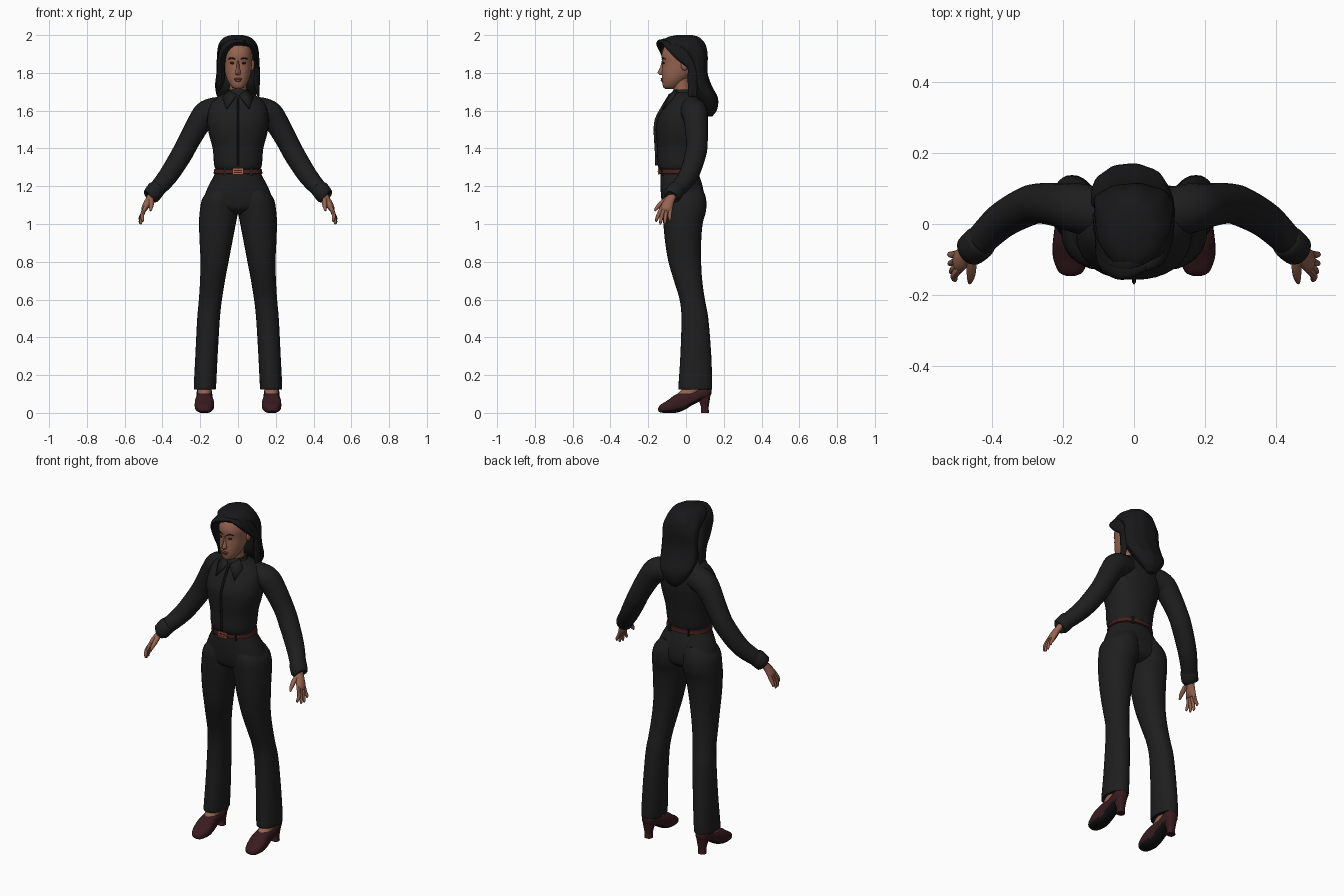
import bpy, bmesh, math
from mathutils import Vector


def material(name, rgb):
    m = bpy.data.materials.new(name)
    m.diffuse_color = (*rgb, 1)
    return m


CLOTH = material("black cloth", (0.013, 0.013, 0.013))
HAIR = material("black hair", (0.009, 0.009, 0.010))
SKIN = material("skin", (0.30, 0.125, 0.080))
SHOE = material("dark red leather", (0.040, 0.011, 0.013))
BELT = material("belt leather", (0.060, 0.014, 0.012))
METAL = material("copper buckle", (0.40, 0.12, 0.07))
LIPS = material("lips", (0.22, 0.065, 0.05))
EYE = material("dark eye", (0.02, 0.012, 0.010))
SOLE = material("black sole", (0.006, 0.006, 0.006))


def finish(name, bm, mat, mirror=False):
    bmesh.ops.recalc_face_normals(bm, faces=bm.faces)
    me = bpy.data.meshes.new(name)
    bm.to_mesh(me)
    bm.free()
    me.materials.append(mat)
    ob = bpy.data.objects.new(name, me)
    bpy.context.collection.objects.link(ob)
    if mirror:
        ob.modifiers.new("Mirror", 'MIRROR')
    return ob


def smooth_rows(rows, steps):
    """Catmull-Rom interpolation through rows of numbers."""
    out = []
    for i in range(len(rows) - 1):
        a, b, c, d = (rows[max(0, min(len(rows) - 1, i + k))] for k in (-1, 0, 1, 2))
        for s in range(steps):
            t = s / steps
            out.append([0.5 * (2 * q + (r - p) * t + (2 * p - 5 * q + 4 * r - u) * t * t
                               + (3 * q - p - 3 * r + u) * t ** 3)
                        for p, q, r, u in zip(a, b, c, d)])
    return out + [list(rows[-1])]


def skin_rings(name, rings, mat, mirror):
    bm = bmesh.new()
    vs = [[bm.verts.new(p) for p in ring] for ring in rings]
    n = len(vs[0])
    for a, b in zip(vs, vs[1:]):
        for i in range(n):
            bm.faces.new((a[i], a[(i + 1) % n], b[(i + 1) % n], b[i]))
    bm.faces.new(vs[0])
    bm.faces.new(vs[-1])
    return finish(name, bm, mat, mirror)


def loft(name, rows, mat, mirror=False, n=28, steps=4, e=1.0, axis='z', wave=0.0):
    """Rows are (position, x centre, half width, low, high) along z or y."""
    rings = []
    for pos, cx, hw, lo, hi in smooth_rows(rows, steps):
        ring = []
        for i in range(n):
            a = 2 * math.pi * i / n
            c, s = math.cos(a), math.sin(a)
            k = 1 + wave * math.cos(a * 9)
            x = cx + hw * k * math.copysign(abs(c) ** e, c)
            o = (lo + hi) / 2 + (hi - lo) / 2 * k * math.copysign(abs(s) ** e, s)
            ring.append((x, o, pos) if axis == 'z' else (x, pos, o))
        rings.append(ring)
    return skin_rings(name, rings, mat, mirror)


def tube(name, pts, mat, mirror=False, n=12, steps=4, flat=1.0, ref=(0, 1, 0)):
    """Points are (x, y, z, radius); flat scales the second cross axis."""
    pts = smooth_rows(pts, steps)
    P = [Vector(p[:3]) for p in pts]
    rings = []
    for i, p in enumerate(P):
        t = (P[min(i + 1, len(P) - 1)] - P[max(i - 1, 0)]).normalized()
        u = t.cross(Vector(ref)).normalized()
        v = t.cross(u)
        r = pts[i][3]
        rings.append([p + u * r * flat * math.cos(2 * math.pi * k / n)
                      + v * r * math.sin(2 * math.pi * k / n) for k in range(n)])
    return skin_rings(name, rings, mat, mirror)


def blob(name, loc, size, mat, mirror=False):
    bm = bmesh.new()
    bmesh.ops.create_uvsphere(bm, u_segments=14, v_segments=8, radius=1)
    for v in bm.verts:
        v.co = Vector(loc) + Vector(a * b for a, b in zip(v.co, size))
    return finish(name, bm, mat, mirror)


def box(name, loc, size, mat, mirror=False):
    bm = bmesh.new()
    bmesh.ops.create_cube(bm, size=1)
    for v in bm.verts:
        v.co = Vector(loc) + Vector(a * b for a, b in zip(v.co, size))
    return finish(name, bm, mat, mirror)


# Shirt body, sleeves and cuffs
loft("shirt_body", [(1.28, 0, .112, -.132, .062), (1.31, 0, .126, -.15, .072), (1.40, 0, .134, -.152, .083),
                    (1.48, 0, .155, -.157, .095), (1.55, 0, .163, -.152, .105), (1.62, 0, .152, -.115, .10),
                    (1.665, 0, .118, -.085, .08), (1.695, 0, .062, -.072, .05)], CLOTH, e=.9, n=36)
tube("sleeves", [(.09, .03, 1.605, .07), (.162, .045, 1.587, .07), (.206, .053, 1.535, .063),
                 (.262, .058, 1.436, .057), (.30, .05, 1.365, .056), (.372, .01, 1.252, .051),
                 (.445, -.06, 1.168, .042)], CLOTH, True, n=20)
tube("cuffs", [(.428, -.046, 1.19, .043), (.434, -.051, 1.183, .048), (.460, -.074, 1.148, .046),
               (.464, -.077, 1.143, .036)], CLOTH, True, n=18, steps=2)

# Collar stand, collar points, front strip and buttons
loft("collar_stand", [(1.66, 0, .08, -.088, .062), (1.69, 0, .064, -.078, .048), (1.712, 0, .056, -.066, .042)],
     CLOTH, steps=2)
bm = bmesh.new()
bm.faces.new([bm.verts.new(p) for p in ((.008, -.094, 1.685), (.05, -.052, 1.712), (.082, -.07, 1.672),
                                        (.062, -.124, 1.612))])
ob = finish("collar_points", bm, CLOTH, True)
ob.modifiers.new("Thickness", 'SOLIDIFY').thickness = .01
tube("button_strip", [(0, -.09, 1.665, .012), (0, -.118, 1.62, .012), (0, -.154, 1.55, .012), (0, -.159, 1.48, .012),
                      (0, -.154, 1.40, .012), (0, -.151, 1.31, .012)], CLOTH, flat=.35, ref=(0, 1, 0.01)
     ).hide_render = False
for i, (y, z) in enumerate(((-.148, 1.57), (-.163, 1.50), (-.161, 1.43), (-.157, 1.36))):
    blob(f"button_{i + 1}", (0, y, z), (.006, .004, .006), SOLE)

# Trousers: hips and legs
loft("trouser_hips", [(1.285, 0, .113, -.132, .062), (1.25, 0, .130, -.135, .072), (1.20, 0, .157, -.135, .088),
                      (1.13, 0, .183, -.13, .098), (1.08, 0, .18, -.115, .088), (1.05, 0, .12, -.07, .05)],
     CLOTH, n=36, e=.92)
legs = [(1.20, .07, .06, -.11, .08), (1.14, .094, .092, -.128, .105), (1.07, .101, .101, -.126, .106),
        (1.0, .109, .097, -.12, .088), (.9, .117, .086, -.11, .08), (.8, .124, .074, -.093, .08),
        (.7, .135, .066, -.064, .086), (.6, .146, .061, -.034, .10), (.5, .156, .06, -.024, .118),
        (.3, .167, .059, -.03, .134), (.14, .175, .059, -.04, .138), (.13, .175, .056, -.036, .134)]
loft("trouser_legs", legs, CLOTH, True, n=28, e=.92)

# Belt, belt loops and buckle
loft("belt", [(1.264, 0, .124, -.138, .07), (1.267, 0, .130, -.143, .076), (1.289, 0, .126, -.142, .074),
              (1.292, 0, .118, -.136, .068)], BELT, n=36, steps=1, e=.92)
box("buckle", (0, -.144, 1.278), (.056, .009, .032), METAL)
box("buckle_slot", (0, -.1465, 1.278), (.04, .006, .018), BELT)
box("buckle_pin", (0, -.148, 1.278), (.04, .006, .005), METAL)
box("front_belt_loops", (.07, -.124, 1.277), (.012, .012, .042), CLOTH, True)
box("back_belt_loops", (.06, .062, 1.277), (.012, .016, .042), CLOTH, True)

# Feet and heeled shoes with black soles
tube("feet", [(.175, .06, .22, .034), (.177, .05, .14, .038), (.178, .0, .095, .036), (.178, -.05, .055, .03)],
     SKIN, True, ref=(1, 0, 0))
shoe = loft("shoes", [(-.147, .178, .010, .012, .026), (-.135, .178, .034, .002, .043), (-.095, .178, .050, 0, .068),
                      (-.055, .178, .051, 0, .097), (-.01, .178, .046, .015, .112), (.04, .178, .042, .045, .115),
                      (.09, .178, .041, .068, .142), (.12, .178, .032, .08, .148), (.134, .178, .012, .1, .14)],
            SHOE, True, axis='y', e=.8, n=24)
shoe.data.materials.append(SOLE)
for p in shoe.data.polygons:
    if p.normal.z < -.55 and p.center.y < .08:
        p.material_index = 1
loft("shoe_heels", [(0, .178, .023, .078, .122), (.03, .178, .022, .08, .12), (.07, .178, .029, .066, .126),
                    (.11, .178, .036, .05, .132)], SHOE, True, n=16, e=.75)

# Hands: palm, four fingers and thumb
loft("palms", [(1.175, .447, .02, -.088, -.045), (1.145, .462, .021, -.103, -.052), (1.11, .481, .021, -.127, -.065),
               (1.085, .492, .019, -.136, -.07), (1.07, .497, .012, -.13, -.075)], SKIN, True, n=16)
fingers = {"index": (-.126, -.158, .505, 1.012), "middle": (-.111, -.136, .514, .999),
           "ring": (-.096, -.112, .518, 1.0), "little": (-.081, -.086, .519, 1.018)}
for name, (y0, y1, x1, z1) in fingers.items():
    tube(name + "_fingers", [(.490, y0, 1.092, .011), (.507, (y0 + y1) / 2 - .003, 1.05, .0105),
                             (x1, y1 * .93 + y0 * .07, z1 + .012, .008), (x1 - .002, y1, z1, .004)],
         SKIN, True, n=8, steps=3)
tube("thumbs", [(.462, -.085, 1.14, .015), (.458, -.122, 1.115, .014), (.460, -.15, 1.09, .011),
                (.463, -.166, 1.07, .005)], SKIN, True, n=8, steps=3, ref=(1, 0, 0))

# Neck and head
tube("neck", [(0, -.012, 1.65, .05), (0, -.018, 1.70, .047), (0, -.03, 1.78, .047)], SKIN, n=20, ref=(1, 0, 0))
loft("head", [(1.716, 0, .018, -.112, -.06), (1.728, 0, .036, -.122, -.035), (1.76, 0, .056, -.127, .0),
              (1.80, 0, .068, -.128, .04), (1.85, 0, .074, -.125, .06), (1.90, 0, .076, -.129, .07),
              (1.95, 0, .062, -.108, .055), (1.975, 0, .03, -.07, .02)], SKIN, n=32, e=.92)
loft("nose", [(1.865, 0, .007, -.128, -.10), (1.83, 0, .009, -.137, -.10), (1.802, 0, .015, -.15, -.10),
              (1.79, 0, .012, -.14, -.10)], SKIN, n=12)
blob("ears", (.076, -.008, 1.842), (.012, .019, .03), SKIN, True)
blob("eyes", (.029, -.118, 1.852), (.014, .006, .0065), EYE, True)
tube("eyebrows", [(.012, -.126, 1.872, .003), (.032, -.122, 1.879, .004), (.05, -.110, 1.873, .002)],
     HAIR, True, n=6, steps=3)
blob("upper_lip", (0, -.127, 1.768), (.022, .007, .005), LIPS)
blob("lower_lip", (0, -.126, 1.760), (.018, .008, .006), LIPS)

# Hair: main mass falling to a point behind, then swept locks
loft("hair_mass", [(2.0, -.005, .03, -.05, .035), (1.988, -.005, .07, -.1, .07), (1.958, -.003, .098, -.128, .098),
                   (1.925, -.002, .108, -.075, .11), (1.88, -.002, .112, -.008, .115),
                   (1.80, -.003, .113, .01, .114), (1.73, -.008, .115, .015, .137), (1.67, -.01, .10, .05, .168),
                   (1.61, -.012, .062, .09, .166), (1.57, -.012, .02, .115, .14)], HAIR, n=54, wave=.018)
for i in range(4):
    k = i / 3
    tube(f"swept_lock_{i + 1}", [(.035, -.115 + .06 * k, 1.965 + .015 * k, .014),
                                 (-.03, -.128 + .06 * k, 1.958 + .015 * k, .03),
                                 (-.078, -.100 + .05 * k, 1.91 + .01 * k, .036),
                                 (-.090, -.062 + .04 * k, 1.83, .034),
                                 (-.088 - .01 * k, -.035 + .04 * k, 1.76, .028),
                                 (-.112, -.015 + .04 * k, 1.69, .008)], HAIR, flat=.6)
for i in range(3):
    k = i / 2
    tube(f"side_lock_{i + 1}", [(.03, -.122 + .05 * k, 1.968 + .01 * k, .012),
                                (.072, -.092 + .05 * k, 1.946 + .01 * k, .024),
                                (.096, -.035 + .03 * k, 1.89, .024), (.102, .03, 1.83, .022),
                                (.10, .035, 1.75, .026), (.108, .02 + .03 * k, 1.675, .008)], HAIR, flat=.6)

# Smooth shading with sharp edges kept
for ob in bpy.context.scene.objects:
    ob.select_set(True)
    bpy.context.view_layer.objects.active = ob
bpy.ops.object.shade_smooth_by_angle(angle=math.radians(45))
